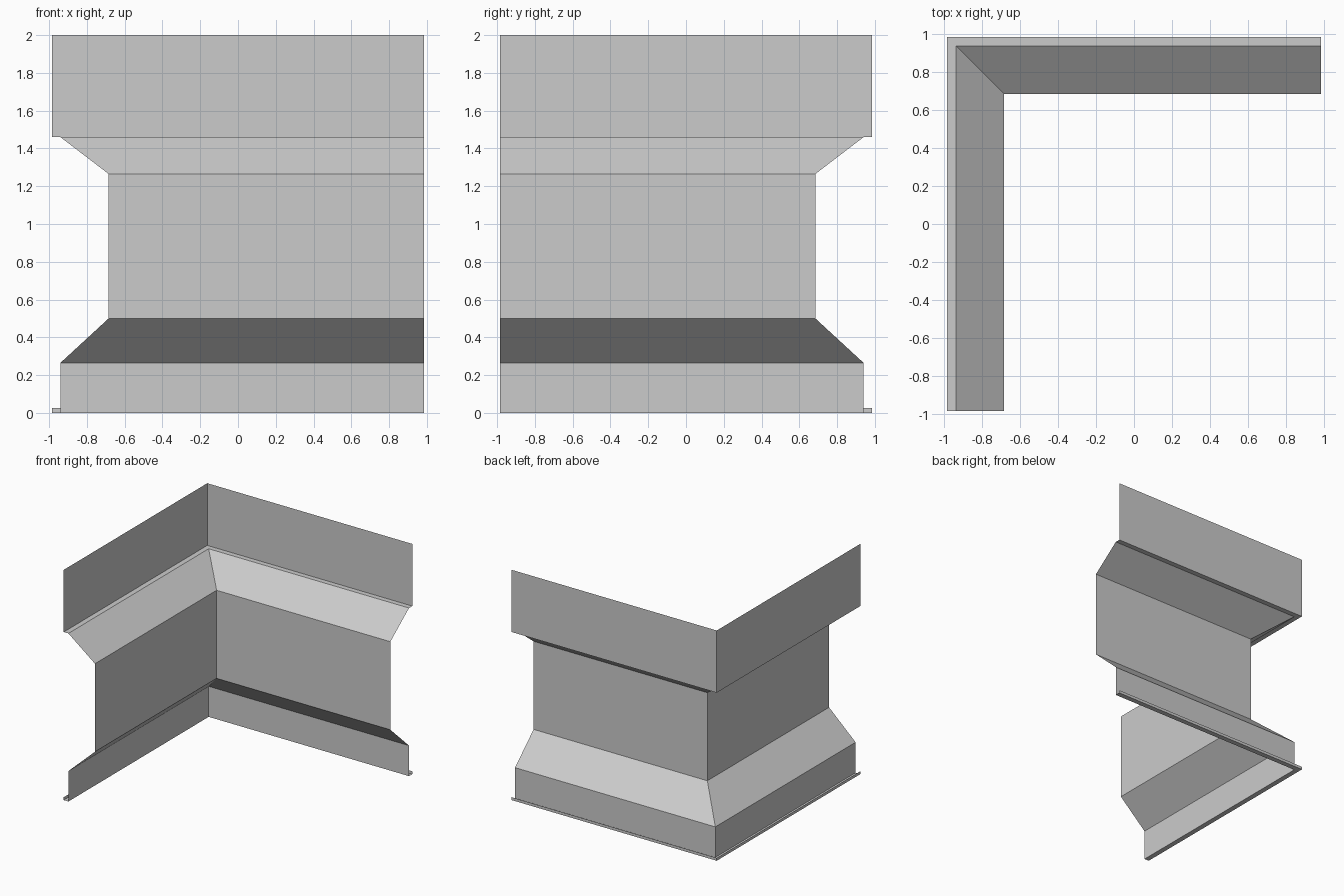
import bpy
import bmesh

cube = bpy.data.objects.get("Cube")
if cube:
    bpy.data.objects.remove(cube, do_unlink=True)

END = 0.985  # free ends of both wings

# One flat grey for the whole sheet
grey = bpy.data.materials.new("plain grey")
grey.use_nodes = True
colour = (0.6, 0.6, 0.6, 1)
grey.diffuse_color = colour
grey.node_tree.nodes["Principled BSDF"].inputs["Base Color"].default_value = colour


def corner_sheet(name, profile):
    """Sweep an open (distance, height) profile round a mitred corner."""
    bm = bmesh.new()
    rows = []
    for d, z in profile:
        path = [(-d, -END), (-d, d), (END, d)]
        rows.append([bm.verts.new((x, y, z)) for x, y in path])
    for low, high in zip(rows, rows[1:]):
        for i in range(2):
            bm.faces.new((low[i + 1], low[i], high[i], high[i + 1]))
    mesh = bpy.data.meshes.new(name)
    bm.to_mesh(mesh)
    bm.free()
    mesh.materials.append(grey)
    obj = bpy.data.objects.new(name, mesh)
    bpy.context.collection.objects.link(obj)
    return obj


# Foot lip, base, lower slope, recessed wall, upper slope, ledge, upper wall
corner_sheet("corner_wall", [
    (0.985, 0.025), (0.985, 0), (0.94, 0), (0.94, 0.265),
    (0.685, 0.5), (0.685, 1.265), (0.94, 1.46), (0.985, 1.46), (0.985, 2),
])
